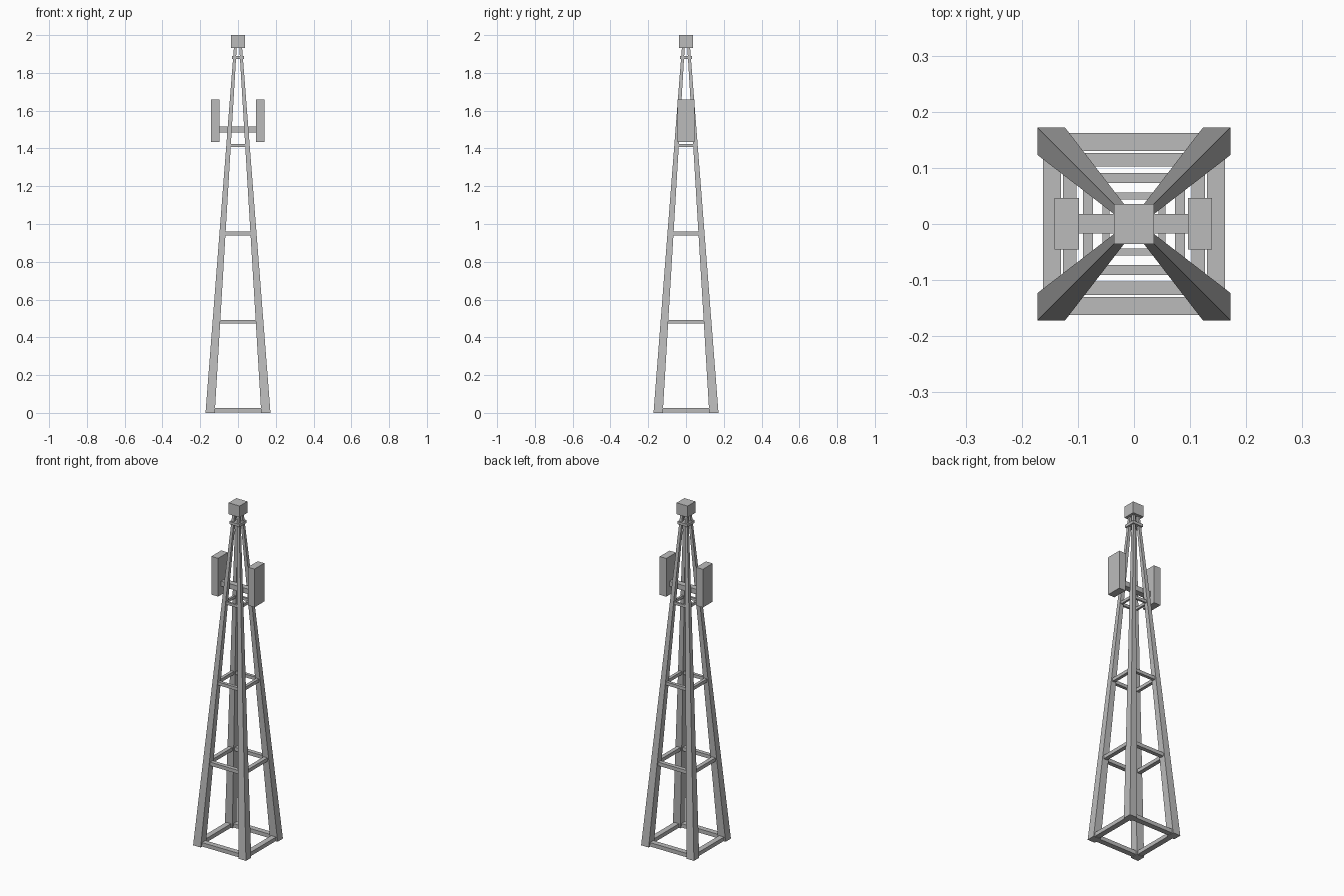
import bpy
import bmesh

cube = bpy.data.objects.get("Cube")
if cube:
    bpy.data.objects.remove(cube, do_unlink=True)

# Single painted-steel colour
steel = bpy.data.materials.new("steel_grey")
steel.use_nodes = True
GREY = (0.5, 0.5, 0.5, 1)
steel.diffuse_color = GREY
steel.node_tree.nodes["Principled BSDF"].inputs["Base Color"].default_value = GREY

LEG_TOP = 1.94


def leg_inner(z):
    return 0.123 - 0.06 * z


def leg_outer(z):
    return 0.172 - 0.0777 * z


def prism(name, bottom, top):
    """Six-sided solid between two rectangles given as (x0, x1, y0, y1, z)."""
    bm = bmesh.new()
    rings = []
    for x0, x1, y0, y1, z in (bottom, top):
        rings.append([bm.verts.new((x, y, z)) for x, y in
                      ((x0, y0), (x1, y0), (x1, y1), (x0, y1))])
    low, high = rings
    bm.faces.new(low[::-1])
    bm.faces.new(high)
    for i in range(4):
        j = (i + 1) % 4
        bm.faces.new((low[i], low[j], high[j], high[i]))
    bmesh.ops.recalc_face_normals(bm, faces=bm.faces[:])
    mesh = bpy.data.meshes.new(name)
    bm.to_mesh(mesh)
    bm.free()
    mesh.materials.append(steel)
    obj = bpy.data.objects.new(name, mesh)
    bpy.context.collection.objects.link(obj)
    return obj


def box(name, x0, x1, y0, y1, z0, z1):
    return prism(name, (x0, x1, y0, y1, z0), (x0, x1, y0, y1, z1))


# Four tapering corner legs
for sx, side in ((1, "left"), (-1, "right")):
    for sy, end in ((-1, "front"), (1, "back")):
        rects = []
        for z in (0, LEG_TOP):
            a, b = leg_inner(z), leg_outer(z)
            xs = sorted((sx * a, sx * b))
            ys = sorted((sy * a, sy * b))
            rects.append((*xs, *ys, z))
        prism(f"{end}_{side}_leg", *rects)

# Horizontal braces joining the legs at each level
for level, (z0, z1, width) in enumerate(((0.003, 0.026, 0.032), (0.472, 0.493, 0.024),
                                         (0.94, 0.959, 0.018), (1.408, 1.424, 0.012))):
    z = (z0 + z1) / 2
    mid = (leg_inner(z) + leg_outer(z)) / 2
    reach = leg_inner(z) + 0.006
    for s, end, side in ((-1, "front", "right"), (1, "back", "left")):
        near, far = s * mid - width / 2, s * mid + width / 2
        box(f"{end}_brace_{level}", -reach, reach, near, far, z0, z1)
        box(f"{side}_brace_{level}", near, far, -reach, reach, z0, z1)

# Collar and cap at the top
box("top_collar", -0.033, 0.033, -0.033, 0.033, 1.874, 1.89)
box("top_cap", -0.036, 0.036, -0.036, 0.036, 1.933, 2.0)

# Antenna panels on a cross arm
box("antenna_arm", -0.1, 0.098, -0.017, 0.018, 1.485, 1.515)
box("right_antenna_panel", -0.142, -0.098, -0.045, 0.046, 1.435, 1.66)
box("left_antenna_panel", 0.096, 0.139, -0.045, 0.046, 1.435, 1.66)
